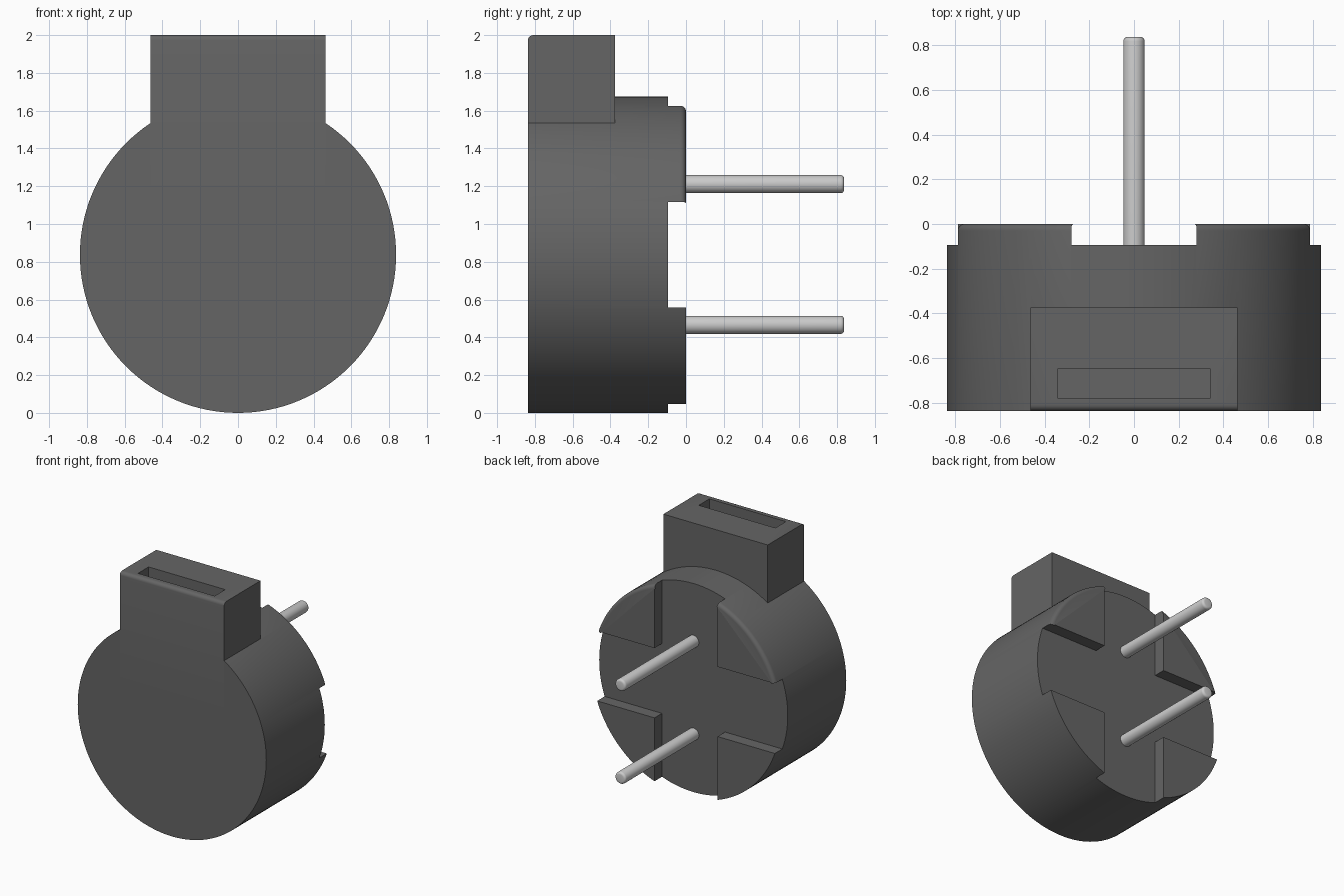
import bpy, bmesh, math
from mathutils import Matrix, Vector

if "Cube" in bpy.data.objects:
    bpy.data.objects.remove(bpy.data.objects["Cube"])

R = 0.837          # body radius, also the height of its axis
GAP = 0.28         # half width of the cross channel between the feet
BACK = -0.095      # y of the channel floor


def material(name, rgb):
    m = bpy.data.materials.new(name)
    m.diffuse_color = (*rgb, 1)
    m.use_nodes = True
    m.node_tree.nodes["Principled BSDF"].inputs["Base Color"].default_value = m.diffuse_color
    return m


plastic = material("dark_plastic", (0.13, 0.13, 0.13))
metal = material("pin_metal", (0.78, 0.78, 0.75))


def finish(name, bm, mat):
    me = bpy.data.meshes.new(name)
    bm.to_mesh(me)
    bm.free()
    ob = bpy.data.objects.new(name, me)
    bpy.context.collection.objects.link(ob)
    me.materials.append(mat)
    return ob


def bevel(bm, test, offset, segments=5):
    edges = [e for e in bm.edges if all(test(v.co) for v in e.verts)]
    bmesh.ops.bevel(bm, geom=edges, offset=offset, segments=segments,
                    profile=0.5, affect='EDGES', clamp_overlap=False)


def cylinder(radius, y0, y1, z, sides):
    bm = bmesh.new()
    m = Matrix.Translation((0, (y0 + y1) / 2, z)) @ Matrix.Rotation(math.pi / 2, 4, 'X')
    bmesh.ops.create_cone(bm, cap_ends=True, segments=sides, radius1=radius,
                          radius2=radius, depth=y1 - y0, matrix=m)
    return bm


def box(lo, hi):
    lo, hi = Vector(lo), Vector(hi)
    bm = bmesh.new()
    bmesh.ops.create_cube(bm, size=1, matrix=Matrix.Translation((lo + hi) / 2)
                          @ Matrix.Diagonal((*(hi - lo), 1)))
    return bm


def smooth(ob):
    bpy.ops.object.select_all(action='DESELECT')
    ob.select_set(True)
    bpy.context.view_layer.objects.active = ob
    bpy.ops.object.shade_smooth_by_angle(angle=math.radians(30))


def combine(ob, bm, op):
    tool = finish("helper", bm, plastic)
    tool.hide_render = True
    mod = ob.modifiers.new("cut", 'BOOLEAN')
    mod.operation, mod.object, mod.solver = op, tool, 'EXACT'
    bpy.context.view_layer.objects.active = ob
    bpy.ops.object.modifier_apply(modifier=mod.name)
    bpy.data.objects.remove(tool)


# Round case; two crossing channels leave four corner feet
case = finish("buzzer_case", cylinder(R, -R, 0, R, 128), plastic)
combine(case, box((-GAP, BACK, -1), (GAP, 1, 3)), 'DIFFERENCE')
combine(case, box((-2, BACK, R - GAP), (2, 1, R + GAP)), 'DIFFERENCE')

# Sound outlet on top with a rounded front edge and a slot
outlet = box((-0.463, -R, 1.1), (0.463, -0.375, 2.0))
bevel(outlet, lambda c: c.z > 1.99 and c.y < -0.8, 0.028)
combine(case, outlet, 'UNION')
combine(case, box((-0.34, -0.782, 1.7), (0.34, -0.648, 2.2)), 'DIFFERENCE')

# Rounded outer rims on the two upper feet
bm = bmesh.new()
bm.from_mesh(case.data)
bmesh.ops.remove_doubles(bm, verts=bm.verts, dist=1e-5)
bevel(bm, lambda c: c.y > -0.001 and c.z > R + 0.2
      and math.hypot(c.x, c.z - R) > R - 0.005, 0.03)
bm.to_mesh(case.data)
bm.free()
smooth(case)

# Two contact pins with softened tips
for name, z in (("upper_pin", 1.211), ("lower_pin", 0.466)):
    bm = cylinder(0.048, BACK - 0.02, R, z, 32)
    bevel(bm, lambda c: c.y > R - 0.01, 0.018, 4)
    smooth(finish(name, bm, metal))
